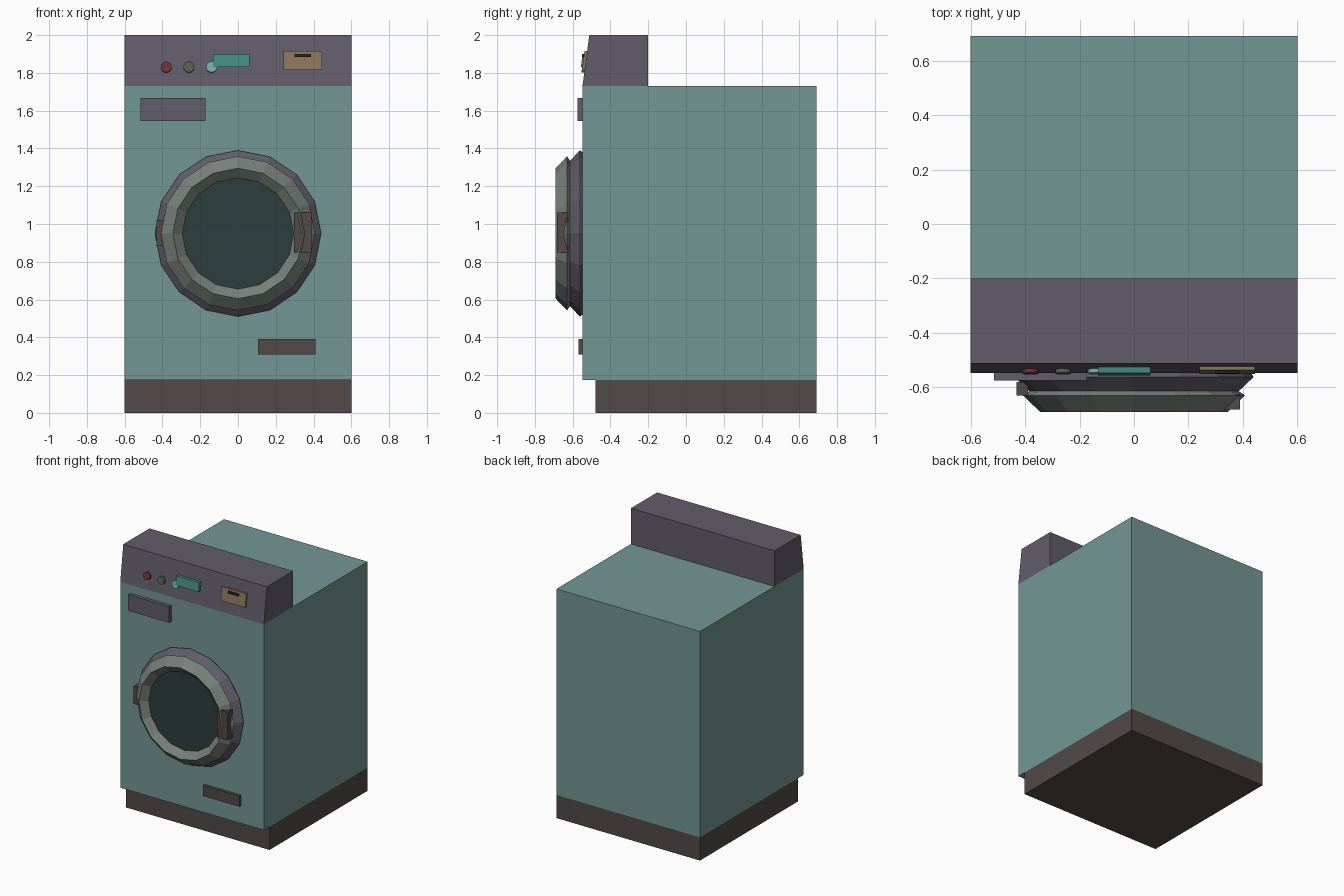
import bpy, bmesh, math
from mathutils import Matrix

if "Cube" in bpy.data.objects:
    bpy.data.objects.remove(bpy.data.objects["Cube"])


def mat(name, r, g, b):
    m = bpy.data.materials.new(name)
    m.diffuse_color = (r, g, b, 1)
    m.use_nodes = True
    m.node_tree.nodes["Principled BSDF"].inputs["Base Color"].default_value = m.diffuse_color
    return m


TEAL = mat("teal_enamel", .17, .31, .30)
PURPLE = mat("purple_trim", .12, .11, .145)
BROWN = mat("dark_brown", .085, .068, .066)
GREY = mat("ring_grey", .19, .22, .20)
GLASS = mat("dark_glass", .026, .048, .048)
RED = mat("red", .16, .035, .035)
GREEN = mat("green", .09, .12, .075)
AQUA = mat("aqua", .20, .42, .38)
SCREEN = mat("screen", .06, .27, .23)
TAN = mat("tan", .26, .18, .11)
BLACK = mat("black", .02, .017, .015)


def finish(name, bm, *mats):
    bmesh.ops.recalc_face_normals(bm, faces=bm.faces)
    me = bpy.data.meshes.new(name)
    bm.to_mesh(me)
    bm.free()
    for m in mats:
        me.materials.append(m)
    ob = bpy.data.objects.new(name, me)
    bpy.context.collection.objects.link(ob)
    return ob


def slope_y(z):
    """Console front plane: y at height z."""
    return -.548 + .036 * (z - 1.73) / .27


def box(name, m, x, y, z, tilt=False):
    """Box from ranges; a tilted box has y as offsets from the console front."""
    bm = bmesh.new()
    bmesh.ops.create_cube(bm, size=1)
    for v in bm.verts:
        a = v.co.copy()
        zz = z[a.z > 0]
        v.co = (x[a.x > 0], y[a.y > 0] + (slope_y(zz) if tilt else 0), zz)
    return finish(name, bm, m)


def lathe(name, profile, mats, bands, z0, n=16):
    """Revolve (radius, y) points about a y-parallel axis, cap the last ring."""
    bm = bmesh.new()
    rings = [[bm.verts.new((r * math.cos(k * math.tau / n), y,
                            z0 + r * math.sin(k * math.tau / n)))
              for k in range(n)] for r, y in profile]
    for i, b in enumerate(bands):
        for k in range(n):
            q = (k + 1) % n
            f = bm.faces.new((rings[i][k], rings[i][q],
                              rings[i + 1][q], rings[i + 1][k]))
            f.material_index = b
    bm.faces.new(rings[-1]).material_index = len(mats) - 1
    return finish(name, bm, *mats)


# cabinet and plinth
box("cabinet", TEAL, (-.6, .6), (-.548, .69), (.175, 1.73))
box("plinth", BROWN, (-.6, .6), (-.48, .69), (0, .175))

# control console with a leaning front
console = box("console", PURPLE, (-.6, .6), (-.548, -.2), (1.73, 2))
for v in console.data.vertices:
    if v.co.y < -.4:
        v.co.y = slope_y(v.co.z)

# round door: outer rim, grey ring, recessed glass
lathe("door", [(.43, -.548), (.44, -.562), (.385, -.614), (.408, -.63),
               (.345, -.69), (.295, -.645)],
      (PURPLE, GREY, GLASS), (0, 0, 1, 1, 1), .95)
box("door_handle", BROWN, (.3, .39), (-.682, -.625), (.85, 1.06))
box("door_hinge", BROWN, (-.432, -.39), (-.63, -.58), (.885, 1.02))

# panels on the cabinet front
box("upper_panel", PURPLE, (-.515, -.173), (-.575, -.545), (1.545, 1.667))
box("filter_hatch", BROWN, (.105, .41), (-.57, -.545), (.31, .39))

# buttons following the console slope
lean = math.atan2(.036, .27)
for name, x, m in (("red_button", -.38, RED), ("green_button", -.26, GREEN),
                   ("aqua_button", -.14, AQUA)):
    bm = bmesh.new()
    bmesh.ops.create_cone(bm, cap_ends=True, segments=16, radius1=.029,
                          radius2=.029, depth=.03)
    bm.transform(Matrix.Translation((x, slope_y(1.83), 1.83))
                 @ Matrix.Rotation(math.pi / 2 - lean, 4, "X"))
    finish(name, bm, m)

# display and card slot
box("display", SCREEN, (-.132, .06), (-.022, .01), (1.832, 1.9), True)
box("slot_plate", TAN, (.24, .445), (-.014, .01), (1.815, 1.915), True)
box("slot", BLACK, (.3, .387), (-.024, 0), (1.884, 1.9), True)
